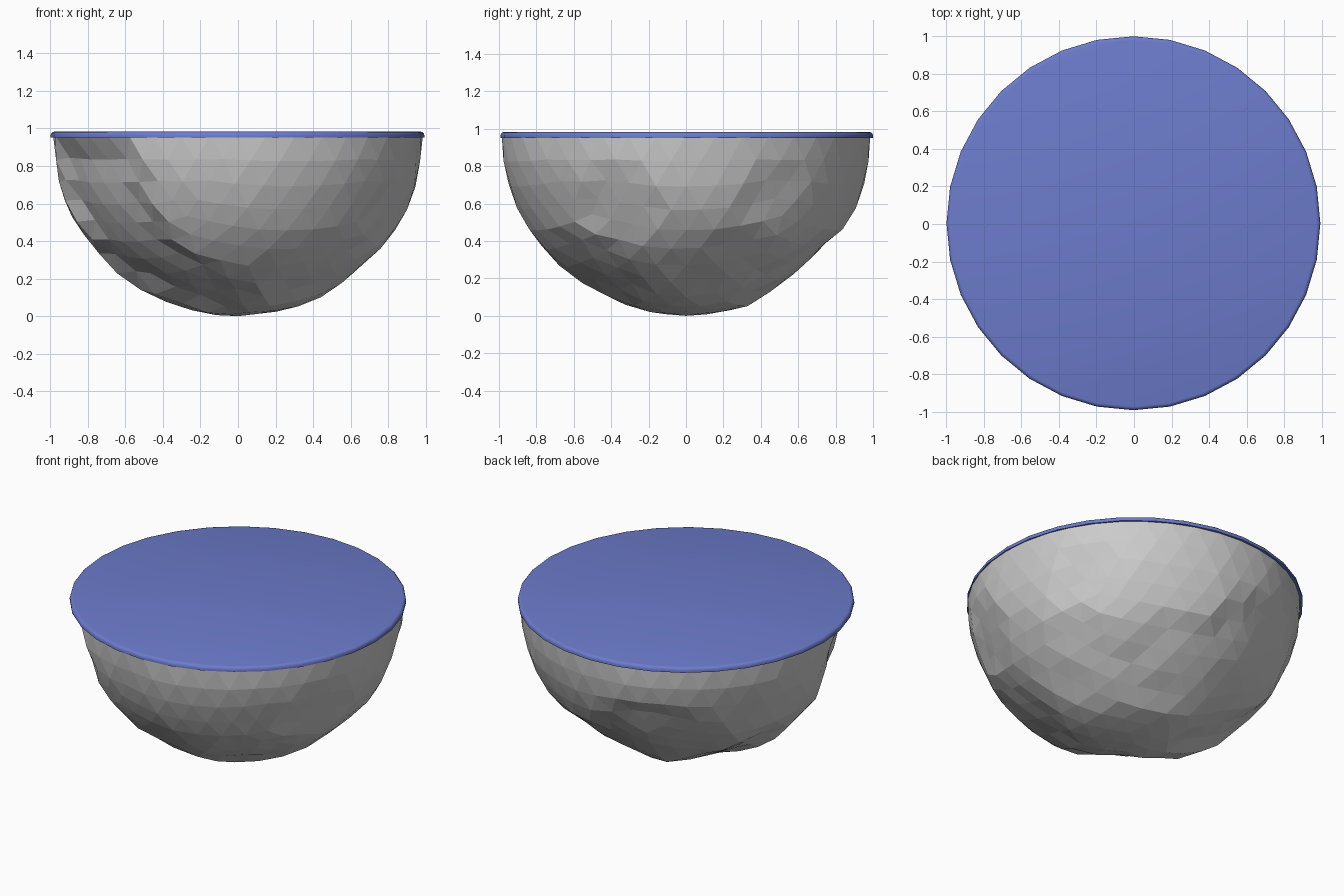
import bpy, bmesh, math
from mathutils import Vector, noise

if "Cube" in bpy.data.objects:
    bpy.data.objects.remove(bpy.data.objects["Cube"])

RIM_Z = 0.952      # underside of the blue disc
R = 0.985


def direction(az, drop):
    """Unit vector at azimuth az, drop degrees below the rim."""
    a, d = math.radians(az), math.radians(drop)
    return Vector((math.cos(a) * math.cos(d), math.sin(a) * math.cos(d), -math.sin(d)))


def smooth(a, b, x):
    t = min(1, max(0, (x - a) / (b - a)))
    return t * t * (3 - 2 * t)


# Shallow chipped areas: azimuth, drop, angular radius, depth
CHIPS = [
    (212, 18, 23, 0.07), (216, 42, 22, 0.065), (235, 60, 17, 0.06),
    (112, 38, 22, 0.03), (70, 52, 18, 0.03), (335, 25, 13, 0.025),
    (312, 50, 16, 0.03), (20, 48, 15, 0.025), (150, 60, 14, 0.04),
    (165, 45, 10, 0.03), (30, 18, 10, 0.02),
]


def rock_radius(d):
    r = R
    dent = 0
    for az, drop, size, depth in CHIPS:
        ang = math.degrees(d.angle(direction(az, drop)))
        dent = max(dent, depth * (1 - smooth(size - 4, size + 2, ang)))
    # chips stop below an overhanging lip at the rim
    r -= dent * smooth(0.02, 0.07, -d.z)
    r += 0.012 * noise.noise(d * 4 + Vector((3, 1, 7))) * smooth(0.0, 0.2, -d.z)
    return r


# Rock bowl: faceted half sphere with chips
bm = bmesh.new()
bmesh.ops.create_icosphere(bm, subdivisions=4, radius=1)
bmesh.ops.bisect_plane(bm, geom=bm.verts[:] + bm.edges[:] + bm.faces[:],
                       plane_co=(0, 0, 0), plane_no=(0, 0, 1), clear_outer=True)
bmesh.ops.holes_fill(bm, edges=[e for e in bm.edges if e.is_boundary])
for v in bm.verts:
    d = v.co.normalized()
    v.co = d * rock_radius(d)
low = min(v.co.z for v in bm.verts)
for v in bm.verts:
    v.co.z = RIM_Z + 0.008 + v.co.z * (RIM_Z + 0.004) / -low
bmesh.ops.recalc_face_normals(bm, faces=bm.faces[:])
low = min(v.co.z for v in bm.verts)
for v in bm.verts:
    if v.co.z < 0.3:
        v.co.z -= low * (1 - v.co.z / 0.3)
me = bpy.data.meshes.new("rock_base")
bm.to_mesh(me)
bm.free()
bpy.context.collection.objects.link(bpy.data.objects.new("rock_base", me))

# Blue top disc with a rounded upper edge
bpy.ops.mesh.primitive_cylinder_add(vertices=32, radius=0.996, depth=0.031,
                                    location=(-0.003, 0.004, RIM_Z + 0.0155))
disc = bpy.context.object
disc.name = "top_disc"
bm = bmesh.new()
bm.from_mesh(disc.data)
top = [e for e in bm.edges if all(v.co.z > 0 for v in e.verts)]
bmesh.ops.bevel(bm, geom=top, offset=0.02, segments=3, profile=0.5, affect='EDGES')
bm.to_mesh(disc.data)
bm.free()
mat = bpy.data.materials.new("blue_top")
mat.diffuse_color = (0.15, 0.2, 0.6, 1)
mat.use_nodes = True
mat.node_tree.nodes["Principled BSDF"].inputs["Base Color"].default_value = mat.diffuse_color
disc.data.materials.append(mat)
bpy.ops.object.shade_smooth_by_angle(angle=math.radians(35))
